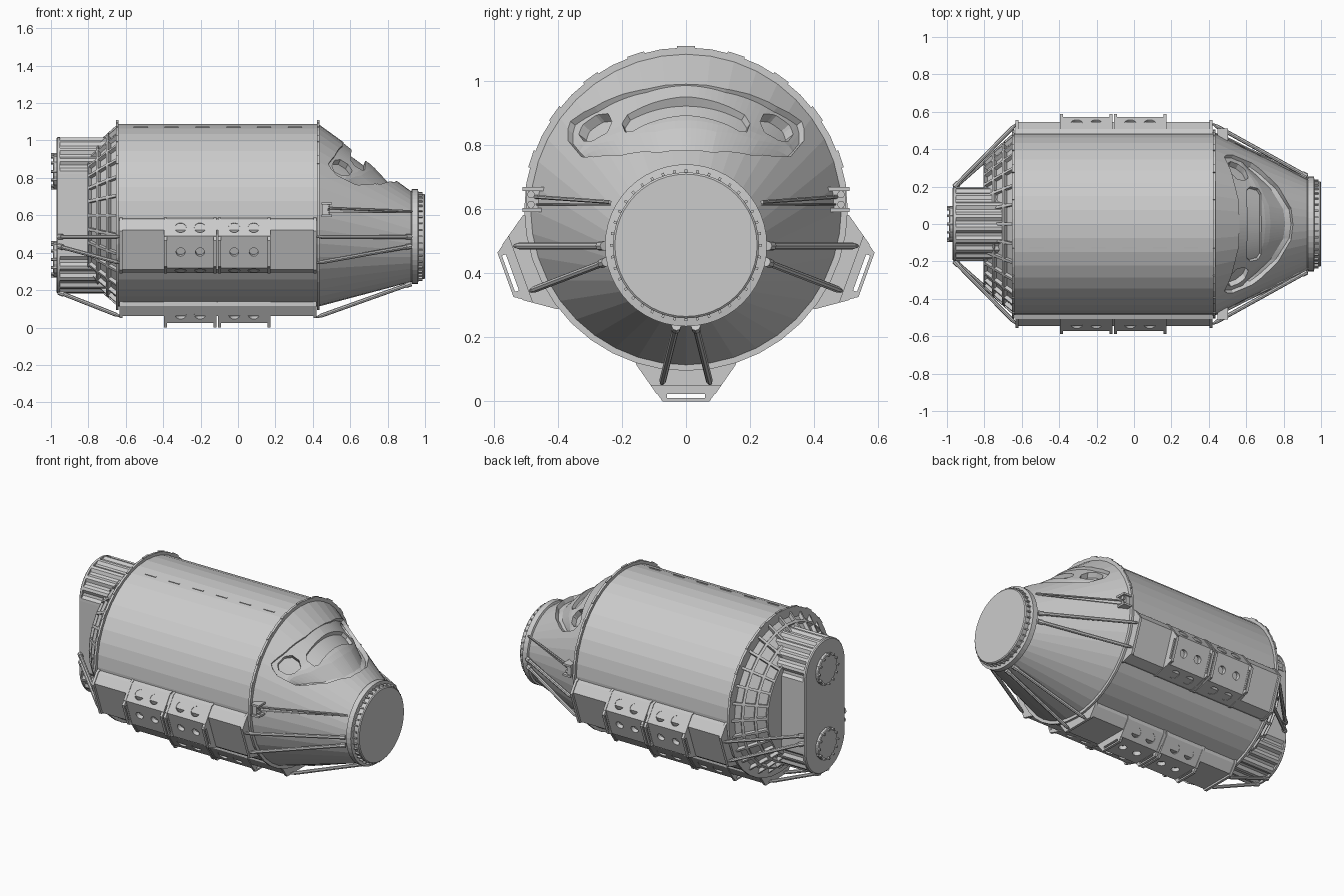
import bpy, bmesh, math
from mathutils import Vector, Matrix

if "Cube" in bpy.data.objects:
    bpy.data.objects.remove(bpy.data.objects["Cube"])

CZ = 0.6  # hull axis height


def finish(name, bm):
    bmesh.ops.recalc_face_normals(bm, faces=bm.faces)
    me = bpy.data.meshes.new(name)
    bm.to_mesh(me)
    bm.free()
    ob = bpy.data.objects.new(name, me)
    bpy.context.collection.objects.link(ob)
    return ob


def skin(bm, rings, caps=True):
    """Join closed rings of points with quads."""
    vs = [[bm.verts.new(p) for p in ring] for ring in rings]
    n = len(vs[0])
    faces = []
    for a, b in zip(vs, vs[1:]):
        for i in range(n):
            j = (i + 1) % n
            faces.append(bm.faces.new((a[i], a[j], b[j], b[i])))
    if caps:
        bm.faces.new(vs[0])
        bm.faces.new(vs[-1][::-1])
    return faces


def circle(x, cz, r, n=40, cy=0):
    return [(x, cy + r * math.sin(2 * math.pi * i / n), cz + r * math.cos(2 * math.pi * i / n)) for i in range(n)]


def turned(name, stations, n=40, cy=0):
    bm = bmesh.new()
    skin(bm, [circle(x, cz, r, n, cy) for x, cz, r in stations])
    return finish(name, bm)


def rod(bm, p, q, r, n=8, r2=None):
    p, q = Vector(p), Vector(q)
    d = q - p
    m = Matrix.Translation((p + q) / 2) @ d.to_track_quat('Z', 'Y').to_matrix().to_4x4()
    bmesh.ops.create_cone(bm, cap_ends=True, segments=n, radius1=r, radius2=r if r2 is None else r2,
                          depth=d.length, matrix=m)


def box(bm, c, s, rot=0):
    m = Matrix.Translation(c) @ Matrix.Rotation(rot, 4, 'X') @ Matrix.Diagonal((*s, 1))
    bmesh.ops.create_cube(bm, size=1, matrix=m)


def cut(ob, cutter):
    cutter.hide_render = True
    mod = ob.modifiers.new("cut", 'BOOLEAN')
    mod.operation, mod.solver, mod.object = 'DIFFERENCE', 'EXACT', cutter
    bpy.context.view_layer.objects.active = ob
    bpy.ops.object.modifier_apply(modifier=mod.name)
    bpy.data.objects.remove(cutter)


# Main hull and end flanges
turned("hull", [(-0.645, CZ, 0.487), (0.43, CZ, 0.487)])
turned("aft_flange", [(-0.652, CZ, 0.505), (-0.638, CZ, 0.505)])
turned("fore_flange", [(0.422, CZ, 0.505), (0.436, CZ, 0.505)])

# Small pads on the flanges and a dashed seam along the hull
bm = bmesh.new()
for k in range(-4, 5):
    a = k * math.radians(18)
    for x in (-0.645, 0.429):
        box(bm, (x, 0.505 * math.sin(a), CZ + 0.505 * math.cos(a)), (0.012, 0.055, 0.008), -a)
a = math.radians(-15)
for k in range(6):
    box(bm, (-0.52 + k * 0.165, 0.486 * math.sin(a), CZ + 0.486 * math.cos(a)), (0.075, 0.008, 0.008), -a)
finish("hull_pads", bm)


# Nose cone with recessed cockpit windows
def nose_pt(th, t, off=0.0):
    r, c = 0.488 - 0.248 * t + off, CZ - 0.115 * t
    return (0.43 + 0.5 * t + off * 0.4, r * math.sin(th), c + r * math.cos(th))


def lerp(table, v):
    for a, b in zip(table, table[1:]):
        if v <= b[0]:
            f = (v - a[0]) / (b[0] - a[0])
            return [p + (q - p) * f for p, q in zip(a[1:], b[1:])]
    return table[-1][1:]


def nose_cutter(outline, depth, steps=20, rows=10):
    """Solid following the cone; outline rows are (angle, t start, t end)."""
    bm = bmesh.new()
    rings = []
    for i in range(steps + 1):
        th = outline[0][0] + (outline[-1][0] - outline[0][0]) * i / steps
        t0, t1 = lerp(outline, th)
        ss = [j / rows for j in range(rows + 1)]
        rings.append([nose_pt(th, t0 + (t1 - t0) * s, 0.06) for s in ss] +
                     [nose_pt(th, t0 + (t1 - t0) * s, -depth(th, s)) for s in reversed(ss)])
    skin(bm, rings)
    return finish("window_cutter", bm)


nose = turned("nose_cone", [(0.43 + 0.05 * i, CZ - 0.0115 * i, 0.488 - 0.0248 * i) for i in range(11)])
half = [(0.0, 0.27, 0.84), (0.3, 0.26, 0.82), (0.69, 0.18, 0.68), (0.92, 0.1, 0.5), (1.0, 0.2, 0.4)]
full = [(-a, b, c) for a, b, c in reversed(half[1:])] + half
prof = [(0, 0.004), (0.25, 0.008), (0.4, 0.010), (0.55, 0.010), (0.9, 0.034), (1, 0.026)]
cut(nose, nose_cutter(full, lambda th, s: lerp(prof, s)[0] + 0.016 * min(1, abs(th) / 0.7) * (1 - s), 40))
cut(nose, nose_cutter([(-0.57, 0.4, 0.48), (-0.5, 0.36, 0.51), (0.5, 0.36, 0.51), (0.57, 0.4, 0.48)],
                      lambda th, s: 0.036, 32, 4))
side_win = [(0.64, 0.25, 0.33), (0.72, 0.19, 0.38), (0.86, 0.16, 0.34), (0.92, 0.19, 0.27)]
cut(nose, nose_cutter(side_win, lambda th, s: 0.05, 12, 4))
cut(nose, nose_cutter([(-a, b, c) for a, b, c in reversed(side_win)], lambda th, s: 0.05, 12, 4))

# Docking collar with teeth
NZ = 0.487
turned("docking_collar", [(0.925, NZ, 0.24), (0.93, NZ, 0.253), (0.962, NZ, 0.253), (0.966, NZ, 0.228),
                          (0.995, NZ, 0.228), (1.0, NZ, 0.222)], 48)
bm = bmesh.new()
for k in range(40):
    a = k * math.pi / 20
    box(bm, (0.976, 0.23 * math.sin(a), NZ + 0.23 * math.cos(a)), (0.022, 0.008, 0.014), -a)
finish("collar_teeth", bm)

# Side hinge brackets with guide rails along the nose
bm = bmesh.new()
for s in (-1, 1):
    for dz in (-0.033, 0.033):
        box(bm, (0.475, s * 0.475, 0.63 + dz), (0.055, 0.07, 0.012))
    box(bm, (0.465, s * 0.475, 0.63), (0.03, 0.05, 0.07))
    for dz in (-0.016, 0.016):
        rod(bm, (0.45, s * 0.484, 0.63 + dz), (0.493, s * 0.484, 0.63 + dz), 0.012)
    rod(bm, (0.48, s * 0.47, 0.638), (0.93, s * 0.238, 0.622), 0.006, 6)
    rod(bm, (0.48, s * 0.466, 0.615), (0.93, s * 0.236, 0.614), 0.003, 6)
finish("nose_brackets", bm)

# Aft cone: ribbed cage of recessed panels
bm = bmesh.new()
rows = [(-0.645, 0.485), (-0.70, 0.437), (-0.755, 0.385), (-0.805, 0.335)]
cells = skin(bm, [circle(x, CZ, r, 28) for x, r in rows])
bmesh.ops.recalc_face_normals(bm, faces=bm.faces)
bmesh.ops.inset_individual(bm, faces=cells, thickness=0.011, depth=0)
ret = bmesh.ops.extrude_discrete_faces(bm, faces=cells)
for f in ret["faces"]:
    bmesh.ops.translate(bm, verts=f.verts, vec=f.normal * -0.022)
aft = finish("aft_cone", bm)


# Aft engine block: upright stadium with fluted round ends
def stadium(x, r, flute=0.0):
    pts = []
    for s in (1, -1):
        for k in range(37):
            a = math.pi * k / 36
            rr = r - (flute if k % 4 in (1, 2) else 0)
            pts.append((x, s * rr * math.cos(a), CZ + s * (0.22 + rr * math.sin(a))))
    return pts


bm = bmesh.new()
skin(bm, [stadium(-0.958, 0.198, 0.014), stadium(-0.70, 0.198, 0.014)])
finish("engine_block", bm)
bm = bmesh.new()
skin(bm, [stadium(-0.97, 0.192), stadium(-0.964, 0.198), stadium(-0.952, 0.198)])
finish("engine_back_plate", bm)
for nm, z in (("upper", 0.835), ("lower", 0.365)):
    turned(nm + "_engine_cap", [(-0.988, z, 0.09), (-0.984, z, 0.095), (-0.965, z, 0.095)], 24)
    bm = bmesh.new()
    for k in range(12):
        a = k * math.pi / 6
        y, zz = 0.09 * math.sin(a), z + 0.09 * math.cos(a)
        rod(bm, (-1.0, y, zz), (-0.965, y, zz), 0.008, 6)
    finish(nm + "_cap_bolts", bm)


# Three equipment pods around the hull, in (radius, sideways) coordinates
def pod_pt(a, x, r, w):
    return Vector((x, r * math.cos(a) - w * math.sin(a), CZ + r * math.sin(a) + w * math.cos(a)))


def prism(bm, a, x0, x1, pts):
    skin(bm, [[pod_pt(a, x, r, w) for r, w in pts] for x in (x0, x1)])


def trapezoid(r, grow=0.0):
    w = 0.15 - (r - 0.485) / 0.115 * 0.08 + grow
    return [(0.44, 0.15 + grow), (0.485, 0.15 + grow), (r, w), (r, -w), (0.485, -0.15 - grow), (0.44, -0.15 - grow)]


for nm, deg in (("bottom", -90), ("left", -20), ("right", 200)):
    a = math.radians(deg)
    bm = bmesh.new()
    prism(bm, a, -0.63, 0.415, trapezoid(0.538))
    finish(nm + "_pod_base", bm)

    # Raised boxes with round lightening holes
    for tag, cx in (("aft", -0.255), ("fore", 0.032)):
        bm = bmesh.new()
        prism(bm, a, cx - 0.132, cx + 0.132, trapezoid(0.575, 0.003))
        body = finish(nm + "_pod_" + tag, bm)
        bm = bmesh.new()
        for dx in (-0.052, 0.052):
            for r, w, nr, nw, rad in ((0.528, 0.12, 0.571, 0.821, 0.031), (0.528, -0.12, 0.571, -0.821, 0.031),
                                      (0.575, 0, 1, 0, 0.024)):
                rod(bm, pod_pt(a, cx + dx, r - nr * 0.025, w - nw * 0.025),
                    pod_pt(a, cx + dx, r + nr * 0.03, w + nw * 0.03), rad, 20)
        cut(body, finish("hole_cutter", bm))

    # Bulkhead plates, the tall ones with a slot under the top bar
    bm = bmesh.new()
    for x in (-0.625, 0.412):
        prism(bm, a, x - 0.008, x + 0.008, trapezoid(0.55, 0.006))
    for x in (-0.388, -0.124, -0.1, 0.166):
        x0, x1 = x - 0.008, x + 0.008
        prism(bm, a, x0, x1, trapezoid(0.577, 0.006))
        prism(bm, a, x0, x1, [(0.59, 0.08), (0.6, 0.074), (0.6, -0.074), (0.59, -0.08)])
        for s in (-1, 1):
            prism(bm, a, x0, x1, [(0.576, s * 0.06), (0.576, s * 0.09), (0.591, s * 0.08), (0.591, s * 0.06)])
    finish(nm + "_pod_plates", bm)

# Bracing struts from the pods to the nose collar and the engine block
bm = bmesh.new()


def strut(p, q):
    p, q = Vector(p), Vector(q)
    d = (q - p).normalized()
    rod(bm, p, p + d * 0.03, 0.005, 8, 0.011)
    rod(bm, p + d * 0.03, q - d * 0.02, 0.011)
    rod(bm, q - d * 0.03, q, 0.015)


for s in (-1, 1):
    strut((0.42, s * 0.535, 0.485), (0.925, s * 0.255, 0.485))
    strut((0.42, s * 0.485, 0.345), (0.925, s * 0.25, 0.435))
    strut((0.42, s * 0.075, 0.055), (0.925, s * 0.03, 0.235))
    strut((-0.63, s * 0.535, 0.485), (-0.96, s * 0.2, 0.485))
    strut((-0.63, s * 0.485, 0.345), (-0.96, s * 0.195, 0.435))
    strut((-0.63, s * 0.075, 0.06), (-0.96, s * 0.04, 0.19))
finish("bracing_struts", bm)
